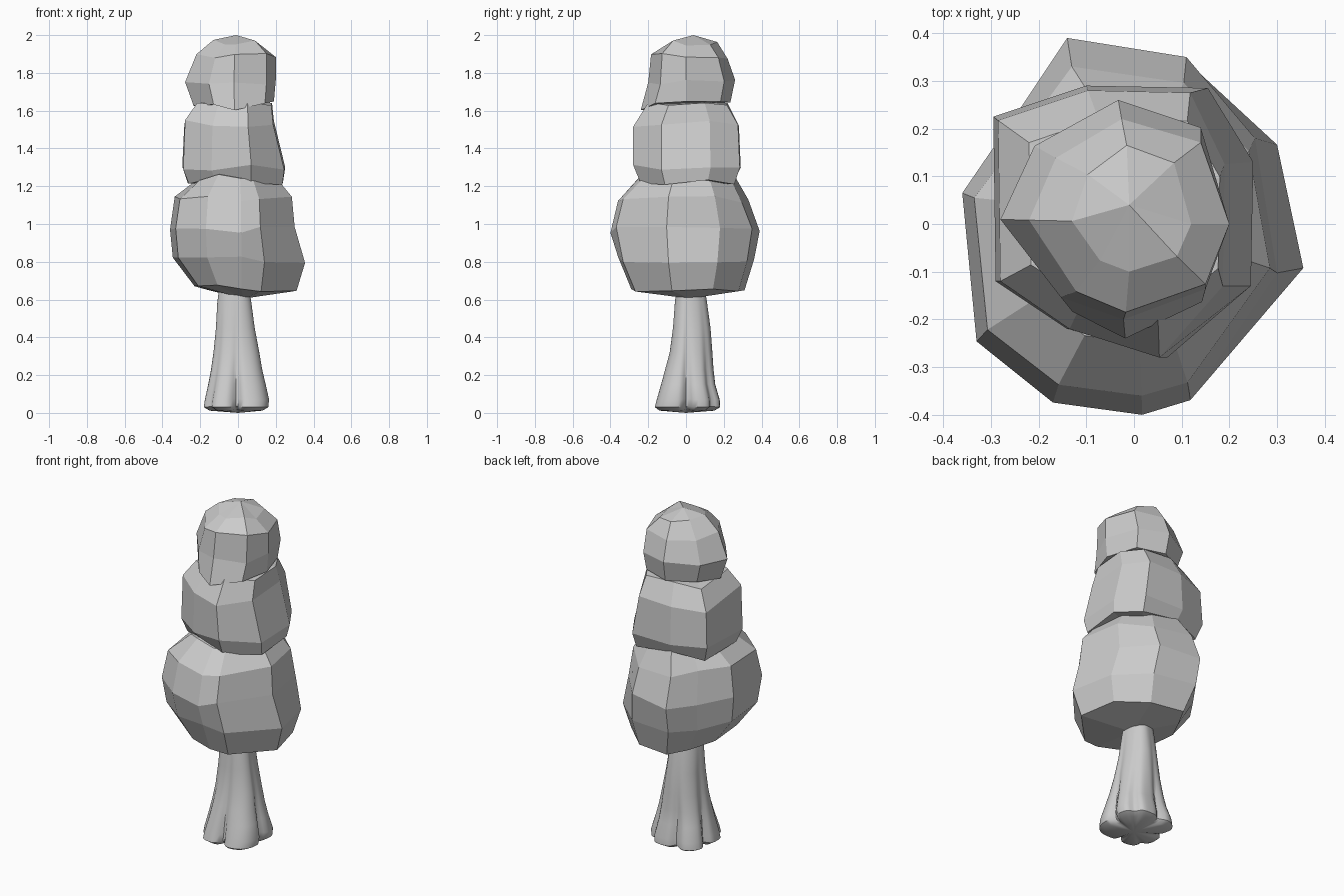
import bpy, bmesh, math, random

if "Cube" in bpy.data.objects:
    bpy.data.objects.remove(bpy.data.objects["Cube"])


def loft(name, sections, low, high):
    """Skin a stack of closed vertex rings and close both ends with a fan."""
    bm = bmesh.new()
    rings = [[bm.verts.new(p) for p in ring] for ring in sections]
    n = len(rings[0])
    for a, b in zip(rings, rings[1:]):
        for i in range(n):
            j = (i + 1) % n
            bm.faces.new((a[i], a[j], b[j], b[i]))
    for ring, tip in ((rings[0], low), (rings[-1], high)):
        c = bm.verts.new(tip)
        for i in range(n):
            bm.faces.new((ring[i], ring[(i + 1) % n], c))
    bmesh.ops.recalc_face_normals(bm, faces=bm.faces)
    mesh = bpy.data.meshes.new(name)
    bm.to_mesh(mesh)
    bm.free()
    obj = bpy.data.objects.new(name, mesh)
    bpy.context.collection.objects.link(obj)
    return obj


def fit(u, v, x0, x1, y0, y1):
    """Map a point of a unit outline to separate extents on each side."""
    return (u * x1 if u > 0 else -u * x0), (v * y1 if v > 0 else -v * y0)


def foliage(name, outline, levels, low, high, seed, wobble=0.02, dip=0.0):
    """Faceted tier; dip lowers the bottom ring towards the front."""
    rng = random.Random(seed)
    xs, ys = [p[0] for p in outline], [p[1] for p in outline]
    unit = [(x / (max(xs) if x > 0 else -min(xs)),
             y / (max(ys) if y > 0 else -min(ys))) for x, y in outline]
    sections = []
    for k, (z, *ext) in enumerate(levels):
        sections.append([(*fit(u, v, *ext), z + rng.uniform(-wobble, wobble)
                          - (dip * max(0, -v) ** 3 if k == 0 else 0))
                         for u, v in unit])
    return loft(name, sections, low, high)


# Foliage tiers: plan outline, then levels of (z, -x, +x, -y, +y)
foliage("lower_foliage",
        [(-.14, .39), (.13, .35), (.30, .18), (.355, -.1), (.14, -.36),
         (.02, -.39), (-.17, -.365), (-.33, -.24), (-.36, .065), (-.24, .24)],
        [(.66, -.23, .31, -.29, .31), (.81, -.345, .355, -.36, .36),
         (.97, -.36, .30, -.40, .39), (1.13, -.335, .285, -.36, .33),
         (1.25, -.22, .20, -.25, .26)],
        (.03, .02, .605), (0, 0, 1.28), 4)

foliage("middle_foliage",
        [(-.295, .225), (-.1, .29), (.155, .285), (.25, .13), (.245, -.13),
         (.07, -.28), (-.14, -.22), (-.29, -.12)],
        [(1.225, -.265, .24, -.24, .26), (1.30, -.295, .25, -.28, .29),
         (1.53, -.285, .19, -.28, .28), (1.635, -.22, .18, -.20, .22)],
        (-.02, 0, 1.23), (-.02, .02, 1.65), 8)

foliage("upper_foliage",
        [(-.03, .27), (.14, .21), (.2, .0), (.15, -.16), (-.02, -.235),
         (-.14, -.18), (-.255, .01), (-.19, .17)],
        [(1.64, -.235, .19, -.24, .235), (1.75, -.28, .20, -.20, .26),
         (1.89, -.22, .20, -.185, .22), (1.96, -.13, .12, -.10, .165)],
        (-.03, .02, 1.63), (-.01, .04, 2.0), 5, .015, .045)

# Trunk: flared base with creases dividing it into root lobes
creases = [math.radians(a) for a in (-93, 2, 48, 105, 165, 218)]
depths = [1.0, .9, .6, .7, .9, .5]
levels = [(0.012, -.15, .13, -.14, .15, .26), (.03, -.18, .16, -.165, .18, .26),
          (.07, -.175, .165, -.155, .178, .25), (.15, -.158, .148, -.133, .155, .20),
          (.23, -.143, .13, -.112, .146, .15), (.32, -.13, .115, -.088, .14, .09),
          (.45, -.117, .09, -.07, .13, .05), (.58, -.11, .072, -.06, .112, .02),
          (.66, -.10, .06, -.05, .10, 0)]
sections = []
for z, x0, x1, y0, y1, groove in levels:
    ring = []
    for i in range(72):
        t = math.tau * i / 72
        cut = sum(d * math.exp(-(math.remainder(t - c, math.tau) / .15) ** 2)
                  for c, d in zip(creases, depths))
        # roots reach further out along the diagonals
        r = (1 + .6 * groove * math.sin(2 * t) ** 2) * (1 - groove * cut)
        x, y = fit(r * math.cos(t), r * math.sin(t), x0, x1, y0, y1)
        ring.append((x, y, z + .03 * groove * cut))
    sections.append(ring)
trunk = loft("trunk", sections, (0, 0, 0), (-.02, .025, .66))
bpy.context.view_layer.objects.active = trunk
trunk.select_set(True)
bpy.ops.object.shade_smooth_by_angle(angle=math.radians(40))
